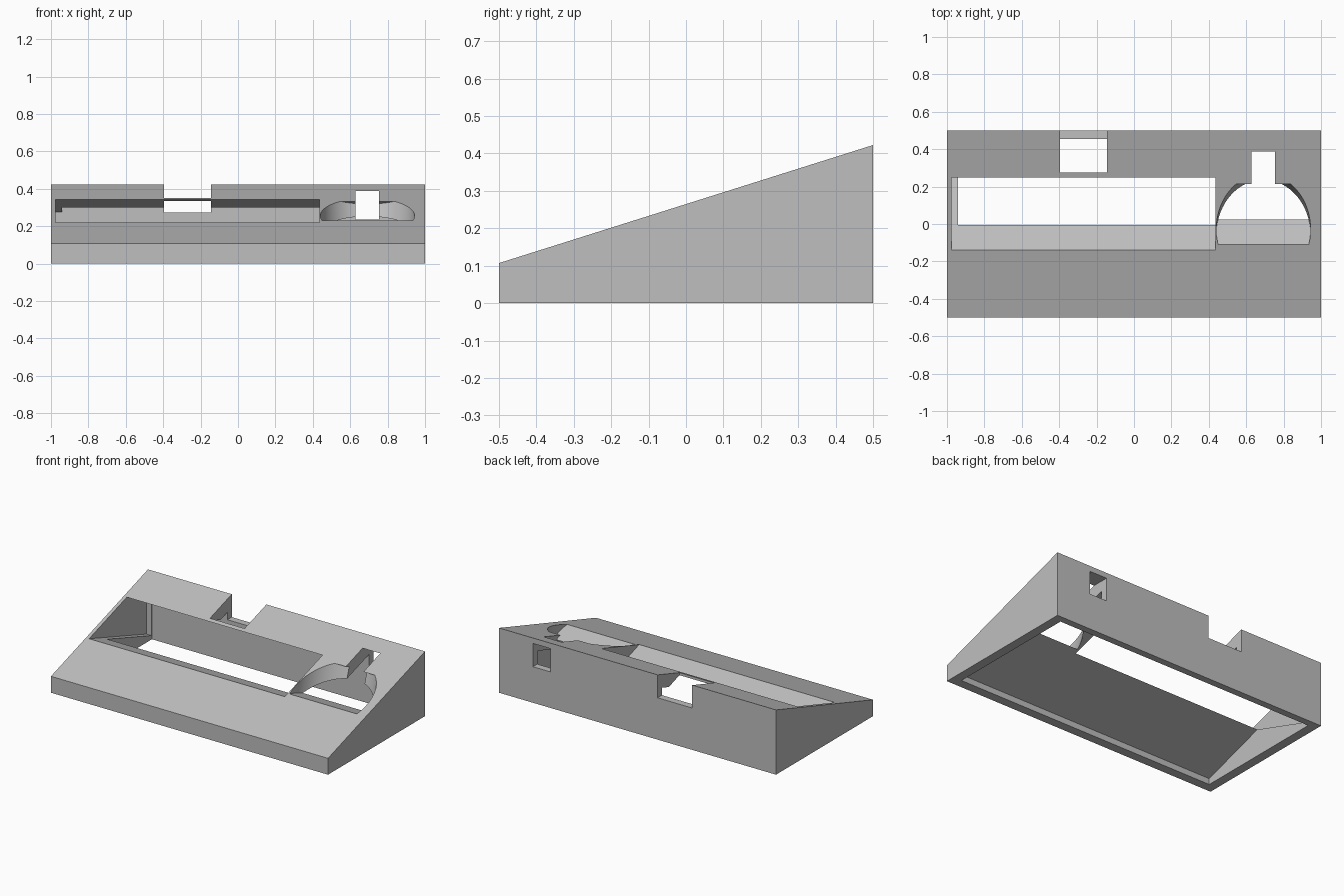
import bpy, bmesh, math
from mathutils import Vector

if "Cube" in bpy.data.objects:
    bpy.data.objects.remove(bpy.data.objects["Cube"])

FRONT_Z, BACK_Z = 0.107, 0.4225   # heights of the wedge
RISE = BACK_Z - FRONT_Z
PLATE = 0.087                     # vertical thickness of the sloped plate
FALL = 0.33                       # downward slope of the oblique recesses


def top(y):
    return FRONT_Z + RISE * (y + 0.5)


def prism(name, x0, x1, profile):
    """Extrude a (y, z) profile from x0 to x1."""
    bm = bmesh.new()
    face = bm.faces.new([bm.verts.new((x0, y, z)) for y, z in profile])
    out = bmesh.ops.extrude_face_region(bm, geom=[face])
    moved = [v for v in out["geom"] if isinstance(v, bmesh.types.BMVert)]
    bmesh.ops.translate(bm, verts=moved, vec=(x1 - x0, 0, 0))
    bmesh.ops.recalc_face_normals(bm, faces=bm.faces)
    mesh = bpy.data.meshes.new(name)
    bm.to_mesh(mesh)
    bm.free()
    obj = bpy.data.objects.new(name, mesh)
    bpy.context.collection.objects.link(obj)
    return obj


def box(name, x0, x1, y0, y1, z0, z1):
    return prism(name, x0, x1, [(y0, z0), (y1, z0), (y1, z1), (y0, z1)])


def oblique(y_top, y):
    """Height at y of a falling line that meets the top surface at y_top."""
    return top(y_top) - FALL * (y - y_top)


# Wedge-shaped case
case = prism("sloped_case", -1, 1,
             [(-0.5, 0), (0.5, 0), (0.5, BACK_Z), (-0.5, FRONT_Z)])

# Hollow underside
cavity = prism("cavity_cutter", -0.94, 0.94,
               [(-0.44, -0.1), (0.455, -0.1),
                (0.455, top(0.455) - PLATE), (-0.44, top(-0.44) - PLATE)])

# Long display slot, sunk obliquely towards the back wall
ya, yb, lo, hi = -0.7, 0.45, -0.14, 0.249
slot = prism("slot_cutter", -0.977, 0.436,
             [(ya, oblique(lo, ya)), (yb, oblique(lo, yb)),
              (yb, oblique(hi, yb)), (ya, oblique(hi, ya))])

# Round recess: a disc lying in the same oblique plane
angle = math.atan(FALL)
along = Vector((0, math.cos(angle), -math.sin(angle)))
normal = Vector((0, math.sin(angle), math.cos(angle)))
floor_pt = Vector((0.692, -0.11, top(-0.11)))
roof_pt = Vector((0.692, 0.215, top(0.215)))
depth = (roof_pt - floor_pt).dot(normal)
centre = floor_pt + along * 0.07 + normal * depth / 2
bpy.ops.mesh.primitive_cylinder_add(vertices=96, radius=0.252, depth=depth,
                                    location=centre, rotation=(-angle, 0, 0))
disc = bpy.context.object
disc.name = "disc_cutter"

# Cable passage through the back, and open notch in the rear edge
passage = box("passage_cutter", 0.628, 0.755, 0.05, 0.6, 0.235, 0.387)
notch = box("notch_cutter", -0.395, -0.145, 0.275, 0.6, 0.273, 0.6)

# Cut the case
bpy.ops.object.select_all(action='DESELECT')
bpy.context.view_layer.objects.active = case
case.select_set(True)
for cutter in (cavity, slot, disc, passage, notch):
    cutter.hide_render = True
    mod = case.modifiers.new(cutter.name, 'BOOLEAN')
    mod.operation = 'DIFFERENCE'
    mod.solver = 'EXACT'
    mod.object = cutter
    bpy.ops.object.modifier_apply(modifier=mod.name)
    bpy.data.objects.remove(cutter)

# Plain grey plastic
grey = bpy.data.materials.new("plain_grey")
grey.use_nodes = True
colour = (0.52, 0.52, 0.52, 1)
grey.diffuse_color = colour
grey.node_tree.nodes["Principled BSDF"].inputs["Base Color"].default_value = colour
case.data.materials.clear()
case.data.materials.append(grey)
for poly in case.data.polygons:
    poly.material_index = 0
bpy.ops.object.shade_smooth_by_angle(angle=math.radians(25))
